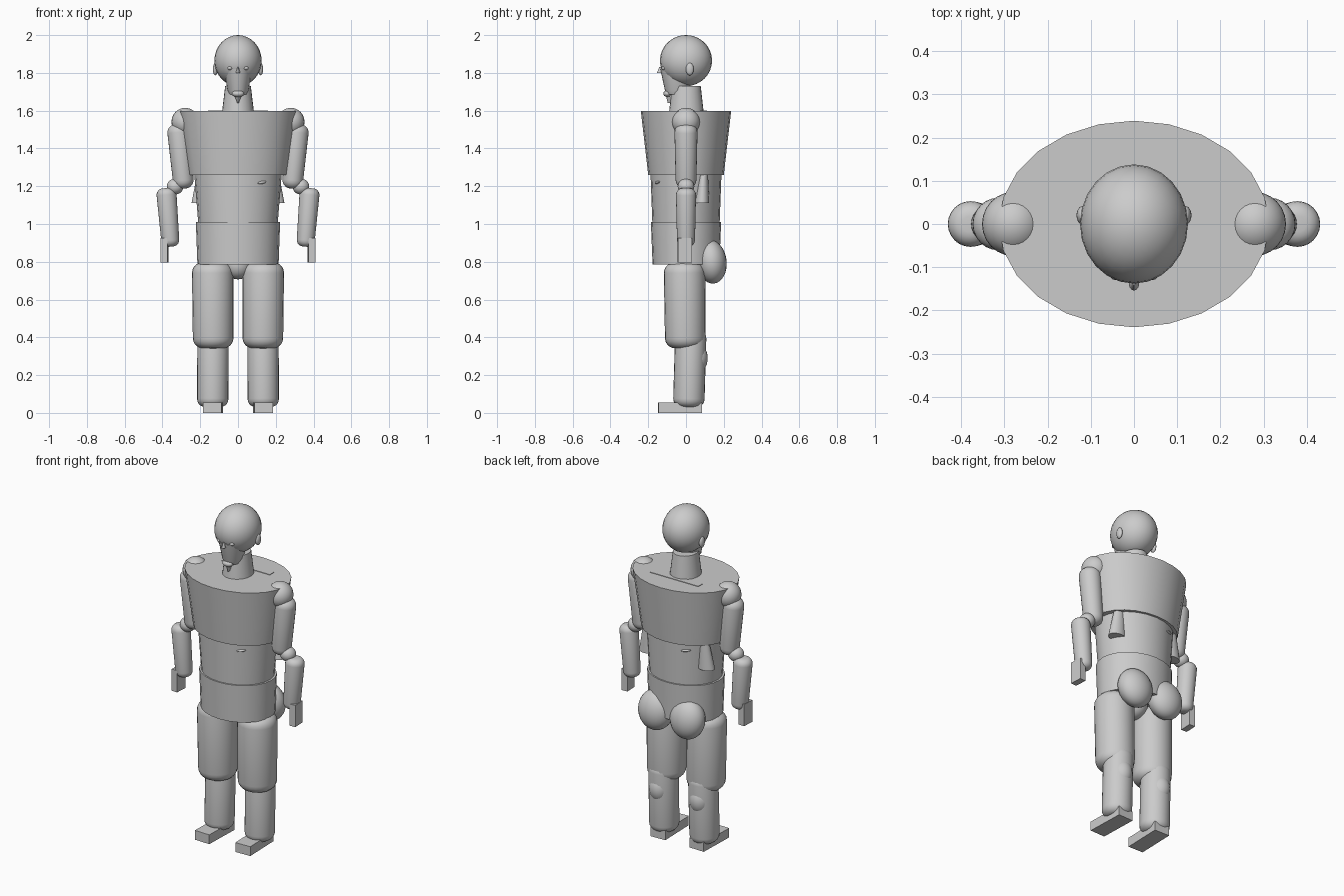
import bpy, bmesh, math
from mathutils import Vector, Matrix

if "Cube" in bpy.data.objects:
    bpy.data.objects.remove(bpy.data.objects["Cube"])


def finish(bm, name, mat=Matrix(), angle=35):
    bmesh.ops.transform(bm, matrix=mat, verts=bm.verts)
    bmesh.ops.recalc_face_normals(bm, faces=bm.faces)
    mesh = bpy.data.meshes.new(name)
    bm.to_mesh(mesh)
    bm.free()
    ob = bpy.data.objects.new(name, mesh)
    bpy.context.collection.objects.link(ob)
    bpy.ops.object.select_all(action='DESELECT')
    ob.select_set(True)
    bpy.context.view_layer.objects.active = ob
    bpy.ops.object.shade_smooth_by_angle(angle=math.radians(angle))
    return ob


def ball(name, loc, rad, rot=(0, 0, 0)):
    bm = bmesh.new()
    bmesh.ops.create_uvsphere(bm, u_segments=24, v_segments=16, radius=1)
    r = Matrix.Rotation(rot[2], 4, 'Z') @ Matrix.Rotation(rot[1], 4, 'Y') @ Matrix.Rotation(rot[0], 4, 'X')
    return finish(bm, name, Matrix.Translation(loc) @ r @ Matrix.Diagonal((*rad, 1)))


def box(name, loc, size, rot=0):
    bm = bmesh.new()
    bmesh.ops.create_cube(bm, size=1)
    return finish(bm, name, Matrix.Translation(loc) @ Matrix.Rotation(rot, 4, 'Z') @ Matrix.Diagonal((*size, 1)))


def rings(name, sections, seg=24):
    """Capped loft through ellipses given as (x, y, z, rx, ry)."""
    bm = bmesh.new()
    loops = []
    for x, y, z, rx, ry in sections:
        loops.append([bm.verts.new((x + rx * math.cos(2 * math.pi * i / seg),
                                    y + ry * math.sin(2 * math.pi * i / seg), z)) for i in range(seg)])
    for a, b in zip(loops, loops[1:]):
        for i in range(seg):
            j = (i + 1) % seg
            bm.faces.new((a[i], a[j], b[j], b[i]))
    bm.faces.new(loops[0])
    bm.faces.new(loops[-1])
    return finish(bm, name)


def limb(name, top, bottom, r, corner, taper=1.0, seg=24):
    """Cylinder with rounded ends between two points."""
    top, bottom = Vector(top), Vector(bottom)
    axis = top - bottom
    h = axis.length
    bm = bmesh.new()
    prof = []
    for k in range(6):
        t = k / 5 * math.pi / 2
        prof.append((r * taper - corner + corner * math.sin(t), corner - corner * math.cos(t)))
    for k in range(6):
        t = k / 5 * math.pi / 2
        prof.append((r - corner + corner * math.cos(t), h - corner + corner * math.sin(t)))
    loops = [[bm.verts.new((max(p, .002) * math.cos(2 * math.pi * i / seg),
                            max(p, .002) * math.sin(2 * math.pi * i / seg), z)) for i in range(seg)]
             for p, z in prof]
    for a, b in zip(loops, loops[1:]):
        for i in range(seg):
            j = (i + 1) % seg
            bm.faces.new((a[i], a[j], b[j], b[i]))
    bm.faces.new(loops[0])
    bm.faces.new(loops[-1])
    q = Vector((0, 0, 1)).rotation_difference(axis.normalized()).to_matrix().to_4x4()
    return finish(bm, name, Matrix.Translation(bottom) @ q)


# Torso
rings("chest", [(0, 0, 1.26, .262, .20), (0, 0, 1.597, .313, .239)])
rings("abdomen", [(0, 0, 1.0, .21, .178), (0, 0, 1.27, .232, .188)])
rings("pelvis", [(0, 0, .785, .215, .177), (0, 0, 1.01, .223, .186)])
box("upper_back", (0, .092, 1.55), (.32, .038, .1))
ball("groin", (0, 0, .785), (.075, .075, .078))
ball("front_ridge", (.125, -.15, 1.22), (.028, .012, .008), (0, -.15, .4))
ball("back_ridge", (-.11, .158, 1.22), (.028, .012, .008), (0, .15, .35))

# Head and neck
rings("neck", [(0, .002, 1.58, .086, .093), (0, .002, 1.73, .068, .076)])
ball("head", (0, 0, 1.865), (.125, .138, .135))
rings("jaw", [(0, -.045, 1.685, .045, .058), (0, -.045, 1.71, .056, .067), (0, -.05, 1.82, .074, .086)])
ball("chin", (0, -.098, 1.69), (.032, .022, .018))
rings("throat", [(0, -.085, 1.64, .004, .012), (0, -.085, 1.675, .016, .02)], 12)
rings("nose", [(0, -.138, 1.80, .012, .016), (0, -.134, 1.83, .003, .008)], 12)

# Paired parts
for side, s in (("left", 1), ("right", -1)):
    ball(side + "_eye", (s * .042, -.116, 1.825), (.014, .014, .01))
    ball(side + "_ear", (s * .12, .02, 1.82), (.013, .021, .033))
    # Arm
    ball(side + "_shoulder", (s * .28, 0, 1.541), (.072, .074, .074))
    limb(side + "_upper_arm", (s * .317, 0, 1.53), (s * .286, 0, 1.187), .061, .045, .9)
    ball(side + "_elbow", (s * .333, 0, 1.198), (.044, .044, .042))
    limb(side + "_forearm", (s * .381, 0, 1.19), (s * .356, 0, .88), .053, .035, .9)
    box(side + "_hand", (s * .39, -.007, .86), (.038, .074, .13), s * .05)
    # Side flap below the chest
    rings(side + "_back_flap", [(s * .192, .085, 1.11, .054, .038), (s * .18, .095, 1.3, .03, .02)])
    # Leg
    ball(side + "_buttock", (s * .105, .135, .80), (.105, .08, .116), (.12, 0, 0))
    limb(side + "_thigh", (s * .134, -.008, .797), (s * .131, -.003, .342), .11, .055, .98)
    limb(side + "_shin", (s * .132, .026, .44), (s * .134, .014, .03), .083, .045, 1.0)
    ball(side + "_calf", (s * .134, .048, .29), (.062, .067, .085))
    box(side + "_foot", (s * .132, -.032, .028), (.098, .232, .056), s * .03)
